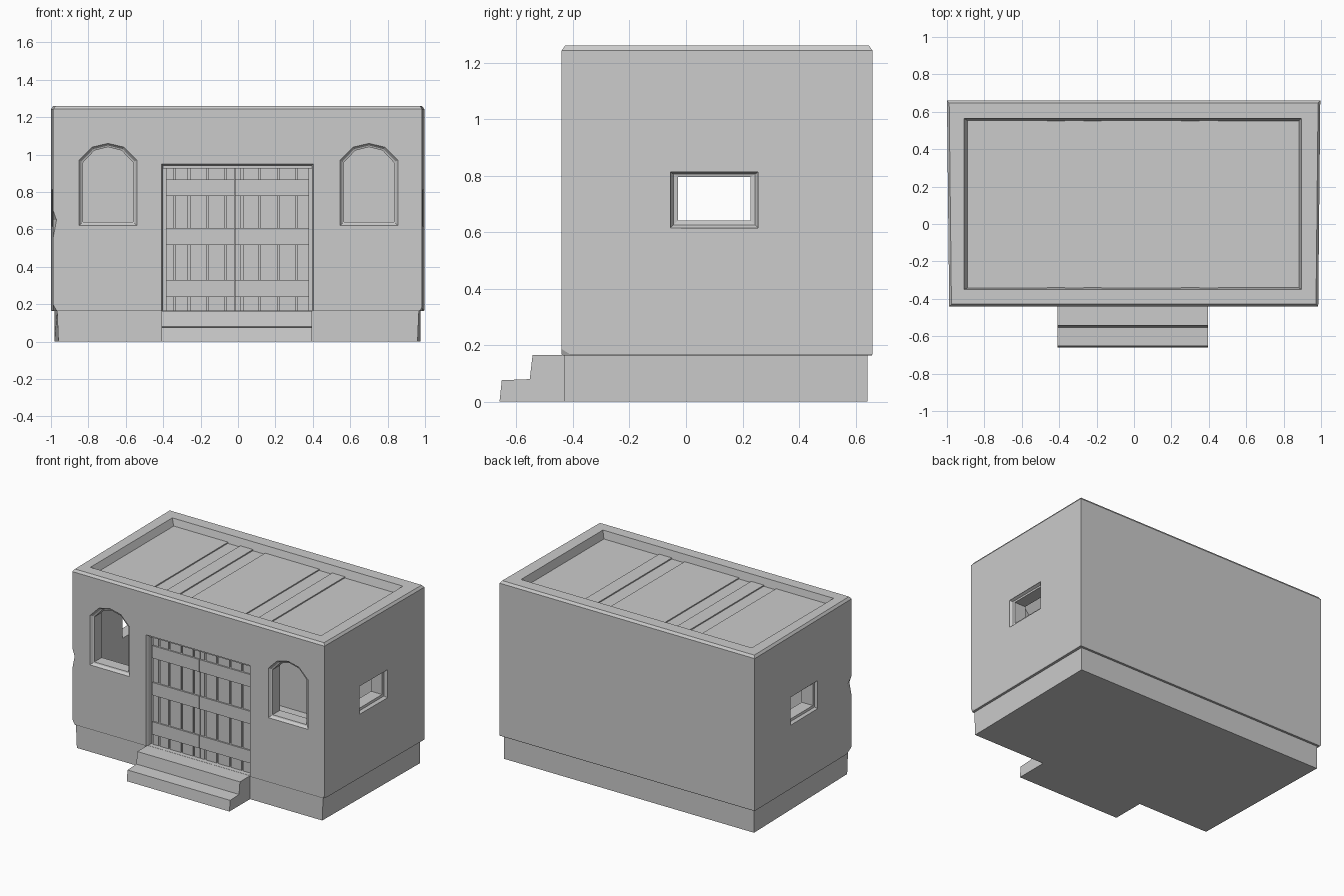
import bpy, bmesh

if "Cube" in bpy.data.objects:
    bpy.data.objects.remove(bpy.data.objects["Cube"])


def loft(name, rings):
    """Closed solid through a list of equal-length point rings."""
    bm = bmesh.new()
    vs = [[bm.verts.new(p) for p in r] for r in rings]
    n = len(rings[0])
    for a, b in zip(vs, vs[1:]):
        for i in range(n):
            j = (i + 1) % n
            bm.faces.new((a[i], a[j], b[j], b[i]))
    bm.faces.new(vs[0])
    bm.faces.new(vs[-1])
    bmesh.ops.recalc_face_normals(bm, faces=bm.faces)
    me = bpy.data.meshes.new(name)
    bm.to_mesh(me)
    bm.free()
    ob = bpy.data.objects.new(name, me)
    bpy.context.collection.objects.link(ob)
    return ob


def rect(x0, x1, y0, y1, z):
    return [(x0, y0, z), (x1, y0, z), (x1, y1, z), (x0, y1, z)]


def box(name, x0, x1, y0, y1, z0, z1):
    return loft(name, [rect(x0, x1, y0, y1, z0), rect(x0, x1, y0, y1, z1)])


def cut(target, cutter):
    m = target.modifiers.new("cut", 'BOOLEAN')
    m.object, m.operation, m.solver = cutter, 'DIFFERENCE', 'EXACT'
    bpy.context.view_layer.objects.active = target
    bpy.ops.object.modifier_apply(modifier=m.name)
    bpy.data.objects.remove(cutter)


def along_y(pts, y):
    return [(x, y, z) for x, z in pts]


# Walls: slightly skewed block with a bevelled rim
def wall_ring(z, d):
    return [(-0.988 + d, -0.44 + d, z), (0.985 - d, -0.44 + d, z),
            (0.996 - d, 0.66 - d, z), (-1 + d, 0.66 - d, z)]


walls = loft("walls", [wall_ring(0.163, 0.003), wall_ring(0.168, 0),
                       wall_ring(1.243, 0), wall_ring(1.26, 0.012)])

# Hollow inside and tapered parapet
cut(walls, loft("room_cutter", [rect(-0.885, 0.88, -0.34, 0.55, 0.1),
                                rect(-0.885, 0.88, -0.34, 0.55, 1.20),
                                rect(-0.91, 0.895, -0.35, 0.565, 1.26),
                                rect(-0.91, 0.895, -0.35, 0.565, 1.35)]))

# Arched front windows with a shallow stepped surround
for cx in (-0.695, 0.70):
    half = [(0.155, 0.62), (0.155, 0.97), (0.085, 1.04)]
    arch = half + [(0, 1.06)] + [(-x, z) for x, z in reversed(half)]

    def ring(y, s):
        return [(cx + x * s, y, 0.84 + (z - 0.84) * (0.35 + 0.65 * s)) for x, z in arch]

    cut(walls, loft("window_cutter", [ring(-0.5, 1), ring(-0.44, 1), ring(-0.425, 0.92),
                                      ring(-0.422, 0.86), ring(-0.2, 0.86)]))


# Side windows, cut straight through both ends
def side_ring(x, d):
    return [(x, -0.055 + d, 0.615 + d), (x, 0.255 - d, 0.615 + d),
            (x, 0.255 - d, 0.813 - d * 0.7), (x, -0.055 + d, 0.813 - d * 0.7)]


cut(walls, loft("side_window_cutter",
                [side_ring(x, d) for x, d in ((-1.1, 0), (-0.99, 0), (-0.975, 0.01), (-0.972, 0.026),
                                              (0.967, 0.026), (0.97, 0.01), (0.985, 0), (1.1, 0))]))


# Doorway
def door_ring(y, d):
    return [(-0.41 + d, y, 0.1), (0.403 - d, y, 0.1),
            (0.403 - d, y, 0.95 - d), (-0.41 + d, y, 0.95 - d)]


cut(walls, loft("door_cutter", [door_ring(-0.5, 0), door_ring(-0.44, 0),
                                door_ring(-0.425, 0.008), door_ring(-0.3, 0.008)]))


# Worn corners: small wedges out of the front edges
def chip(x, s, z0, zm, z1, d):
    pts = [(x + s * 0.05, z0), (x, z0), (x - s * d, zm), (x, z1), (x + s * 0.05, z1)]
    cut(walls, loft("chip_cutter", [along_y(pts, -0.46),
                                    [(px + s * d, -0.44 + 2 * d, pz) for px, pz in pts]]))


chip(-0.988, -1, 0.52, 0.65, 0.72, 0.025)
chip(-0.988, -1, 0.12, 0.16, 0.21, 0.03)
chip(0.985, 1, 0.12, 0.16, 0.20, 0.02)

# Plinth, narrower at the front
loft("plinth", [[(-x0, -0.43, z), (x0, -0.43, z), (0.975, 0.642, z), (-0.982, 0.642, z)]
                for x0, z in ((0.96, 0), (0.967, 0.166))])

# Front steps
prof = [(-0.66, 0), (-0.652, 0.076), (-0.553, 0.08), (-0.543, 0.165), (-0.40, 0.165), (-0.40, 0)]
loft("front_steps", [[(x, y, z) for y, z in prof] for x in (-0.408, 0.395)])

# Roof boards, uneven heights
xs = [-0.893, -0.465, -0.37, -0.27, -0.175, 0.25, 0.35, 0.45, 0.888]
for i, (a, b) in enumerate(zip(xs, xs[1:])):
    box("roof_board", a, b, -0.345, 0.556, 1.14, 1.212 - 0.008 * (i % 2))

# Double door: backing, vertical boards, horizontal rails
box("door_backing", -0.404, 0.397, -0.387, -0.345, 0.16, 0.944)
box("door_head", -0.404, 0.397, -0.407, -0.38, 0.925, 0.944)
g = 0.006
for leaf in ([-0.392, -0.34, -0.26, -0.163, -0.067, -0.013],
             [-0.022, 0.02, 0.115, 0.217, 0.313, 0.385]):
    for a, b in zip(leaf, leaf[1:]):
        box("door_board", a + g, b - g, -0.397, -0.38, 0.165, 0.925)
    for z0, z1 in ((0.24, 0.33), (0.518, 0.608), (0.78, 0.868)):
        box("door_rail", leaf[0] + g, leaf[-1] - g, -0.407, -0.38, z0, z1)
